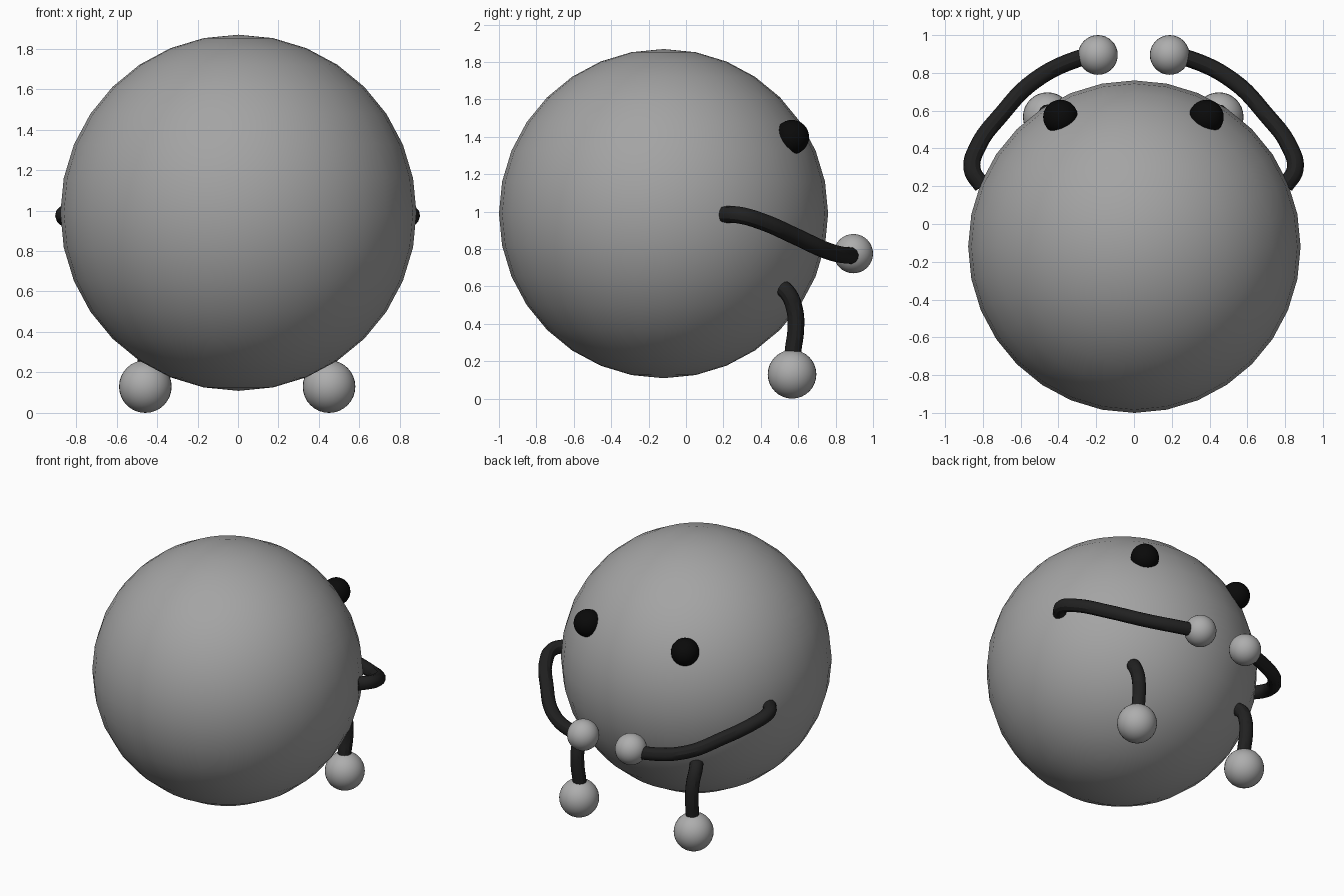
import bpy

if "Cube" in bpy.data.objects:
    bpy.data.objects.remove(bpy.data.objects["Cube"])

def colour(name, v):
    m = bpy.data.materials.new(name)
    m.diffuse_color = (v, v, v, 1)
    m.use_nodes = True
    m.node_tree.nodes["Principled BSDF"].inputs["Base Color"].default_value = m.diffuse_color
    return m

eye_black = colour("eye_black", 0.003)
limb_black = colour("limb_black", 0.015)
body_grey = colour("body_grey", 0.37)
hand_grey = colour("hand_grey", 0.42)

def ball(name, loc, r, mat):
    bpy.ops.mesh.primitive_uv_sphere_add(segments=32, ring_count=16, radius=r, location=loc)
    ob = bpy.context.object
    ob.name = name
    bpy.ops.object.shade_smooth()
    ob.data.materials.append(mat)
    return ob

def tube(name, pts, r):
    cu = bpy.data.curves.new(name, 'CURVE')
    cu.dimensions = '3D'
    cu.bevel_depth = r
    cu.bevel_resolution = 4
    cu.resolution_u = 6
    cu.use_fill_caps = True
    sp = cu.splines.new('BEZIER')
    sp.bezier_points.add(len(pts) - 1)
    for bp, p in zip(sp.bezier_points, pts):
        bp.co = p
        bp.handle_left_type = bp.handle_right_type = 'AUTO'
    ob = bpy.data.objects.new(name, cu)
    bpy.context.collection.objects.link(ob)
    cu.materials.append(limb_black)
    bpy.ops.object.select_all(action='DESELECT')
    ob.select_set(True)
    bpy.context.view_layer.objects.active = ob
    bpy.ops.object.convert(target='MESH')
    bpy.ops.object.shade_smooth_by_angle()

# Round body
ball("body", (0.002, -0.12, 0.989), 0.88, body_grey)

ARM = [(0.80, 0.20, 0.985), (0.855, 0.29, 0.98), (0.825, 0.41, 0.945),
       (0.70, 0.58, 0.87), (0.53, 0.755, 0.79), (0.30, 0.873, 0.765), (0.19, 0.895, 0.772)]
LEG = [(0.43, 0.50, 0.60), (0.453, 0.54, 0.57), (0.456, 0.58, 0.48),
       (0.453, 0.587, 0.37), (0.448, 0.572, 0.25), (0.448, 0.568, 0.15)]

# Paired eyes, arms, hands, legs and feet
for s, side in ((1, "right"), (-1, "left")):
    ball(side + "_eye", (s * 0.386 - 0.003, 0.566, 1.398), 0.092, eye_black)
    tube(side + "_arm", [(s * x - 0.002, y, z) for x, y, z in ARM], 0.045)
    ball(side + "_hand", (s * 0.19 - 0.001, 0.895, 0.775), 0.105, hand_grey)
    tube(side + "_leg", [(s * x - 0.004, y, z) for x, y, z in LEG], 0.045)
    ball(side + "_foot", (s * 0.454 - 0.004, 0.567, 0.13), 0.13, hand_grey)
